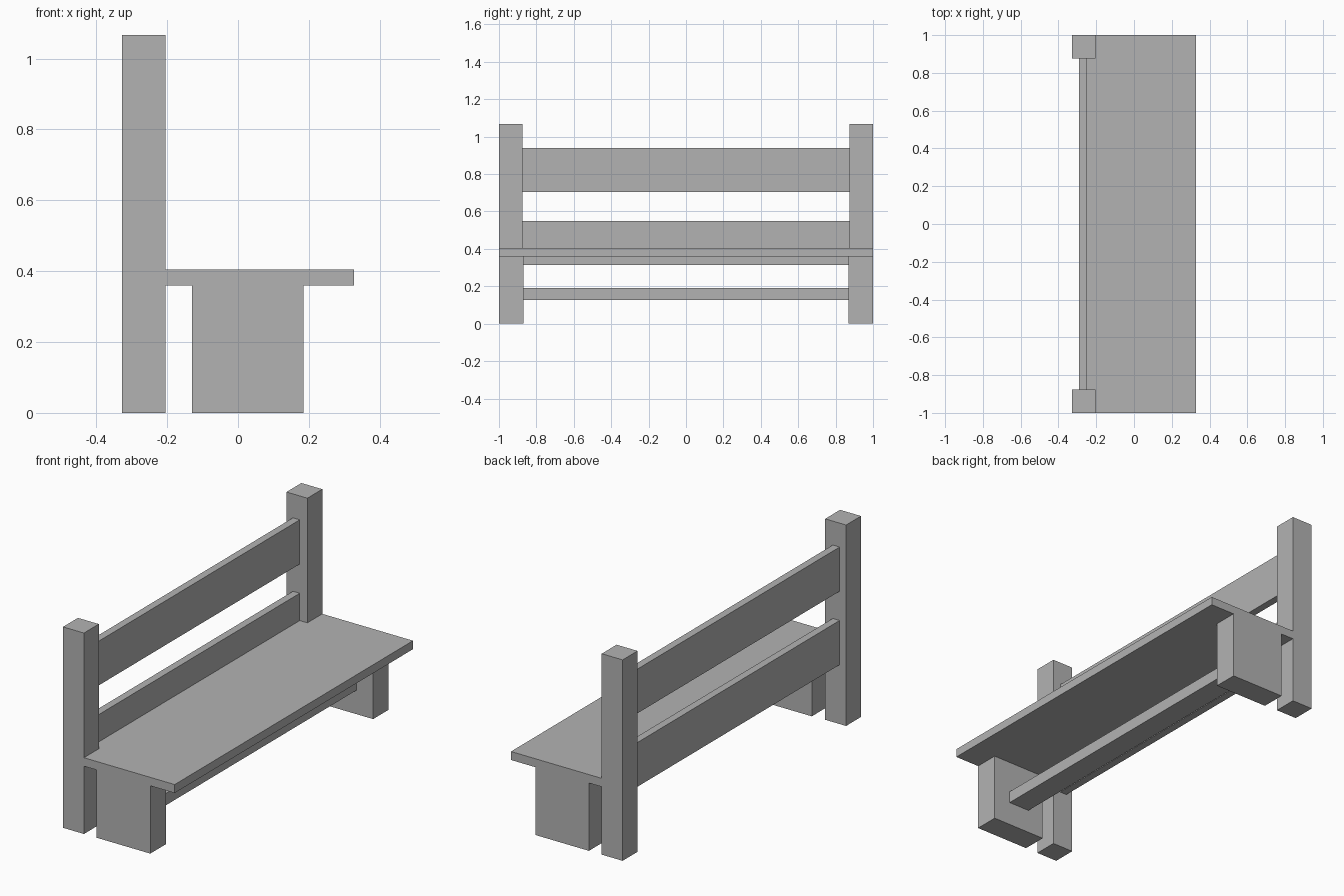
import bpy
import bmesh

# Remove the default cube
default = bpy.data.objects.get("Cube")
if default:
    bpy.data.objects.remove(default, do_unlink=True)

# Single plain grey for the whole bench
GREY = (0.45, 0.45, 0.45, 1.0)
grey = bpy.data.materials.new("plain grey")
grey.use_nodes = True
grey.diffuse_color = GREY
grey.node_tree.nodes["Principled BSDF"].inputs["Base Color"].default_value = GREY


def prism(name, outline, z0, z1):
    """Extrude a flat plan outline from z0 up to z1."""
    bm = bmesh.new()
    face = bm.faces.new([bm.verts.new((x, y, z0)) for x, y in outline])
    top = bmesh.ops.extrude_face_region(bm, geom=[face])["geom"]
    verts = [v for v in top if isinstance(v, bmesh.types.BMVert)]
    bmesh.ops.translate(bm, verts=verts, vec=(0, 0, z1 - z0))
    bmesh.ops.recalc_face_normals(bm, faces=bm.faces)
    mesh = bpy.data.meshes.new(name)
    bm.to_mesh(mesh)
    bm.free()
    mesh.materials.append(grey)
    obj = bpy.data.objects.new(name, mesh)
    bpy.context.collection.objects.link(obj)
    return obj


def box(name, x, y, z):
    """Box from (min, max) pairs."""
    return prism(name, [(x[0], y[0]), (x[1], y[0]), (x[1], y[1]), (x[0], y[1])], *z)


BACK, FRONT = -0.328, 0.328    # overall depth
POST_FRONT = -0.205            # front face of the posts
SLAT_BACK, SLAT_FRONT = -0.29, -0.25
INNER = 0.875                  # inner face of the posts
LEG_INNER = 0.87

# Back posts and seat legs at both ends
for side, s in (("front", -1), ("rear", 1)):
    box(side + "_back_post", (BACK, POST_FRONT), sorted((s, s * INNER)), (0, 1.067))
    box(side + "_leg", (-0.13, 0.185), sorted((s, s * LEG_INNER)), (0, 0.36))

# Seat board, notched around the posts
half = [(FRONT, 1), (POST_FRONT, 1), (POST_FRONT, INNER), (SLAT_FRONT, INNER)]
prism("seat", half + [(x, -y) for x, y in reversed(half)], 0.36, 0.405)

# Backrest slats between the posts
for name, z in (("lower_back_slat", (0.315, 0.55)), ("upper_back_slat", (0.705, 0.94))):
    box(name, (SLAT_BACK, SLAT_FRONT), (-INNER, INNER), z)

# Stretcher rail between the legs
box("stretcher_rail", (-0.037, 0.087), (-LEG_INNER, LEG_INNER), (0.127, 0.19))
